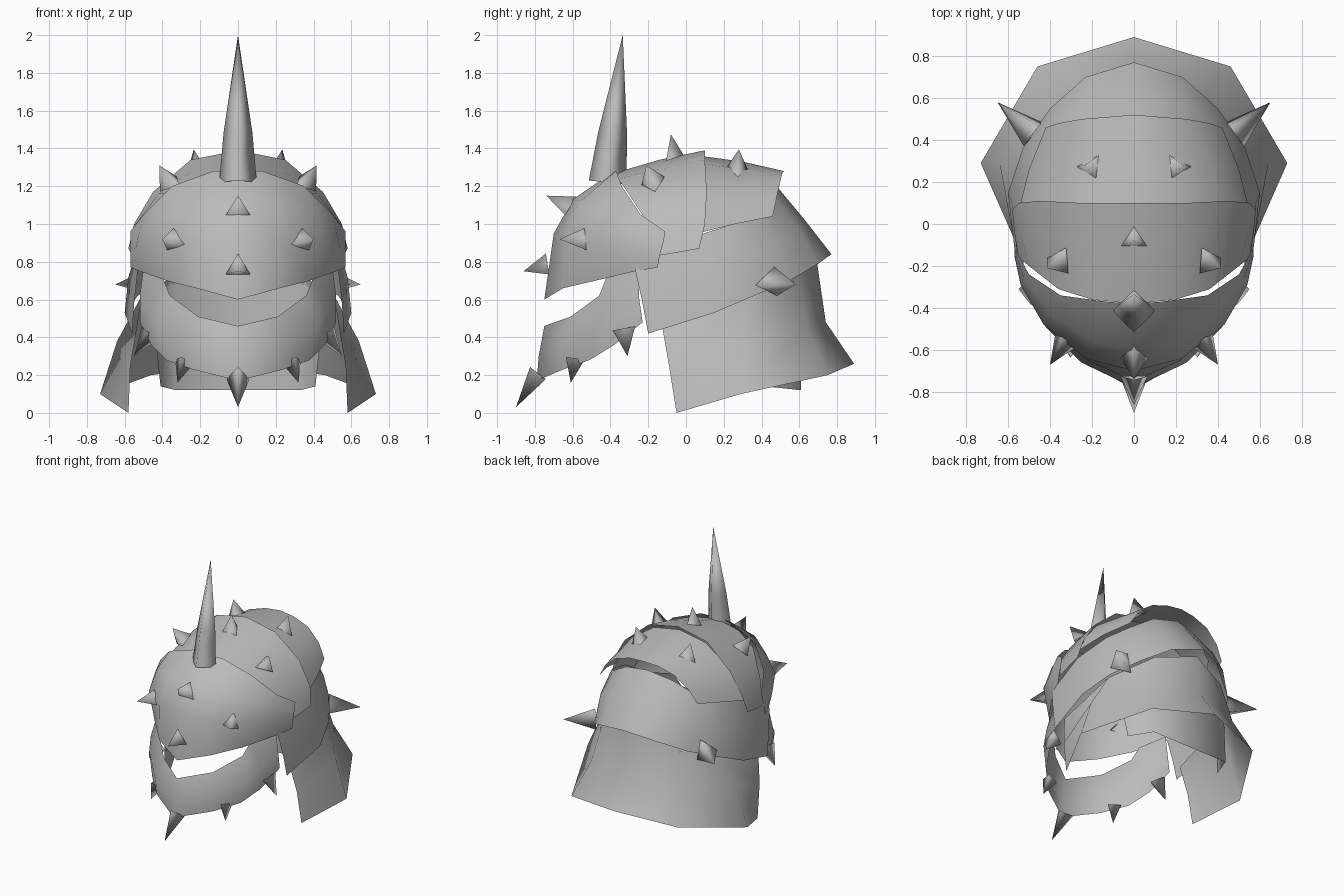
import bpy
from math import cos, sin, tau
from mathutils import Vector

cube = bpy.data.objects.get("Cube")
if cube:
    bpy.data.objects.remove(cube)

steel = bpy.data.materials.new("grey_steel")
steel.use_nodes = True
GREY = (0.5, 0.5, 0.5, 1)
steel.diffuse_color = GREY
steel.node_tree.nodes["Principled BSDF"].inputs["Base Color"].default_value = GREY


def make(name, verts, faces, mirror):
    """Create a smooth steel object, mirrored across x when asked."""
    mesh = bpy.data.meshes.new(name)
    mesh.from_pydata([tuple(v) for v in verts], [], faces)
    mesh.materials.append(steel)
    for poly in mesh.polygons:
        poly.use_smooth = True
    obj = bpy.data.objects.new(name, mesh)
    bpy.context.collection.objects.link(obj)
    if mirror:
        mod = obj.modifiers.new("mirror", "MIRROR")
        mod.use_axis[0] = True
        mod.use_clip = True
    return obj


def plate(name, *rows):
    """Skin a sheet through rows of points running from the middle to the side."""
    wide = len(rows[0])
    verts = [p for row in rows for p in row]
    faces = []
    for r in range(len(rows) - 1):
        for c in range(wide - 1):
            a = r * wide + c
            faces.append((a, a + wide, a + wide + 1, a + 1))
    return make(name, verts, faces, True)


def spike(name, base, tip, radius, sides=3, rings=((0, 1),)):
    """Pointed stud; rings hold (position along the axis, radius factor)."""
    base, tip = Vector(base), Vector(tip)
    axis = tip - base
    normal = axis.normalized()
    up = Vector((0, 0.5, 1))
    up = (up - normal * up.dot(normal)).normalized()
    side = normal.cross(up)
    verts = []
    for along, factor in rings:
        for i in range(sides):
            a = tau * i / sides
            verts.append(base + axis * along + (up * cos(a) + side * sin(a)) * radius * factor)
    verts.append(tip)
    top = len(verts) - 1
    last = top - sides
    faces = []
    for i in range(sides):
        j = (i + 1) % sides
        for r in range(0, last, sides):
            faces.append((r + i, r + j, r + sides + j, r + sides + i))
        faces.append((last + i, last + j, top))
    return make(name, verts, faces, abs(tip.x) > 0.01)


# Brow plate over the face
plate("brow_plate",
      [(0, -.38, 1.28), (.13, -.37, 1.28), (.35, -.34, 1.2), (.5, -.24, 1.05), (.57, -.11, .96)],
      [(0, -.6, 1.13), (.2, -.56, 1.12), (.4, -.42, 1.08), (.52, -.27, .97), (.57, -.12, .9)],
      [(0, -.7, .95), (.23, -.64, .93), (.43, -.48, .92), (.54, -.29, .88), (.57, -.14, .83)],
      [(0, -.75, .6), (.22, -.65, .66), (.38, -.48, .7), (.52, -.27, .75), (.57, -.15, .77)])

# Overlapping crown plates, front to back
plate("crown_front_plate",
      [(0, -.38, 1.27), (.2, -.36, 1.24), (.36, -.31, 1.17), (.5, -.2, 1), (.55, -.16, .83)],
      [(0, -.14, 1.34), (.23, -.14, 1.29), (.42, -.1, 1.16), (.54, -.05, 1), (.57, -.04, .85)],
      [(0, .1, 1.39), (.25, .1, 1.34), (.45, .11, 1.17), (.55, .1, 1), (.58, .07, .87)])
plate("crown_back_plate",
      [(0, .08, 1.36), (.22, .08, 1.32), (.41, .08, 1.19), (.51, .08, 1.06), (.55, .06, .95)],
      [(0, .3, 1.33), (.2, .29, 1.29), (.36, .28, 1.19), (.45, .27, 1.09), (.5, .26, 1)],
      [(0, .52, 1.28), (.12, .51, 1.27), (.25, .5, 1.23), (.36, .48, 1.14), (.42, .46, 1.04)])

# Plate round the back and sides of the skull
plate("skull_plate",
      [(0, .48, 1.2), (.2, .45, 1.16), (.36, .38, 1.06), (.46, .25, 1), (.52, 0, .92), (.53, -.27, .76)],
      [(0, .63, 1.02), (.23, .59, .98), (.4, .48, .9), (.51, .32, .82), (.58, .1, .72), (.55, -.23, .58)],
      [(0, .77, .84), (.23, .7, .79), (.4, .55, .7), (.53, .36, .62), (.6, .15, .53), (.56, -.2, .42)])

# Flared neck guard and the inner panel behind the neck
plate("neck_guard",
      [(0, .69, .82), (.3, .59, .75), (.51, .33, .62), (.53, -.13, .48)],
      [(0, .74, .48), (.37, .64, .45), (.64, .29, .38), (.57, -.09, .25)],
      [(0, .89, .26), (.46, .75, .2), (.73, .29, .1), (.58, -.05, 0)])
plate("inner_neck_panel",
      [(0, .6, .7), (.34, .57, .7), (.46, .36, .6)],
      [(0, .61, .12), (.33, .61, .12), (.41, .42, .14)])

# Jaw guard
plate("jaw_guard",
      [(0, -.75, .46), (.21, -.61, .51), (.36, -.46, .62), (.4, -.42, .72), (.5, -.25, .77)],
      [(0, -.78, .3), (.25, -.66, .36), (.42, -.49, .46), (.47, -.4, .53), (.52, -.25, .62)],
      [(0, -.79, .17), (.24, -.65, .23), (.38, -.51, .28), (.46, -.38, .36), (.52, -.23, .48)])
spike("chin_spike", (0, -.77, .2), (0, -.9, .03), .07)
spike("jaw_front_spike", (.29, -.58, .28), (.32, -.61, .16), .06)
spike("jaw_side_spike", (.47, -.32, .43), (.55, -.31, .3), .07)

# Horn
spike("horn", (0, -.415, 1.22), (0, -.335, 2), .1, 4, ((0, 1), (.34, .76)))

# Studs on the plates
spike("brow_upper_stud", (0, -.62, 1.08), (0, -.74, 1.15), .075)
spike("brow_lower_stud", (0, -.73, .77), (0, -.86, .75), .075)
spike("brow_side_stud", (.33, -.55, .91), (.4, -.67, .92), .07)
spike("crown_middle_stud", (0, -.07, 1.34), (0, -.08, 1.475), .07)
spike("crown_side_stud", (.35, -.17, 1.21), (.415, -.21, 1.31), .075)
spike("crown_back_stud", (.2, .27, 1.27), (.235, .28, 1.395), .075)
spike("skull_side_spike", (.47, .44, .69), (.65, .58, .68), .09)
